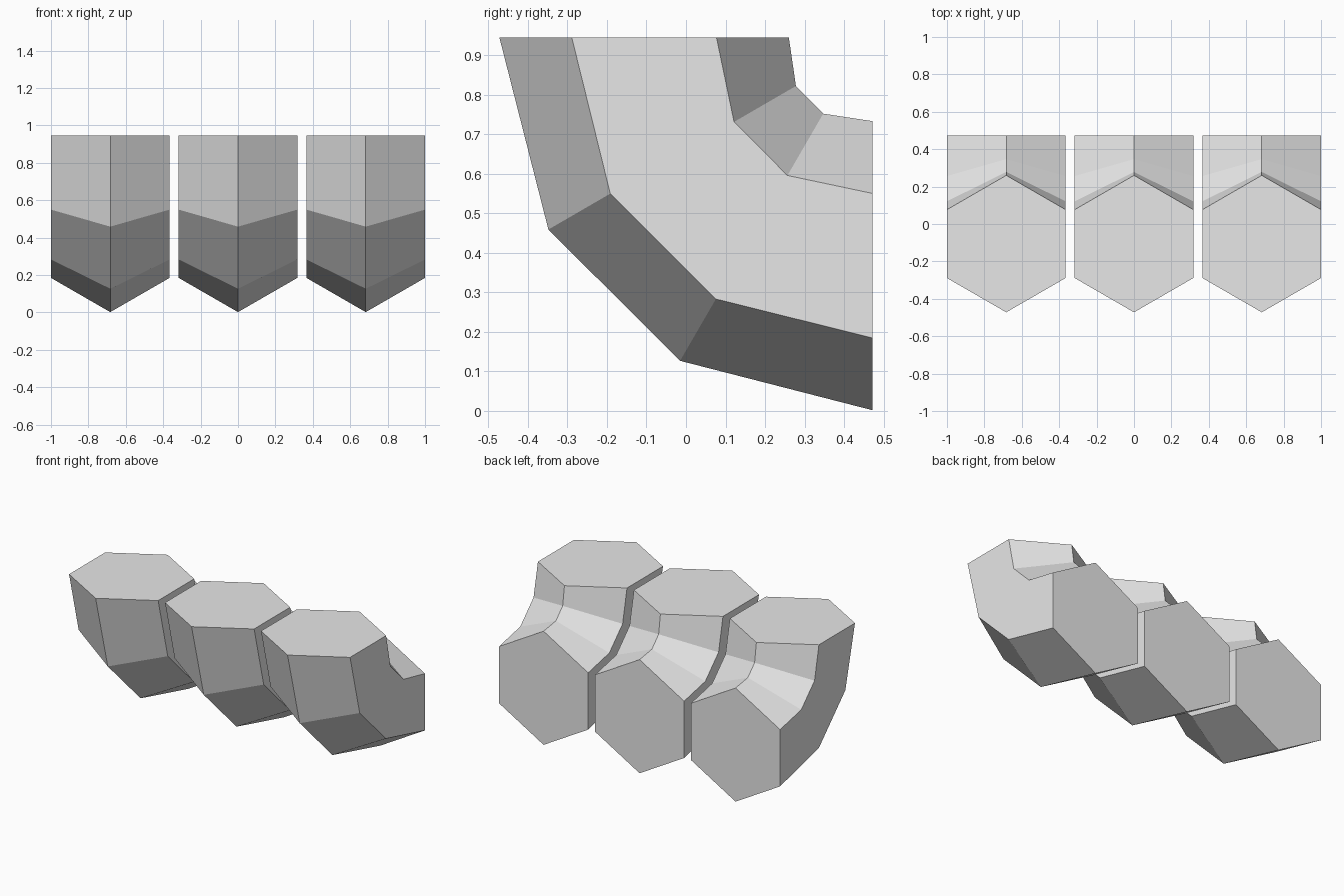
import bpy, bmesh, math
from mathutils import Vector

cube = bpy.data.objects.get("Cube")
if cube:
    bpy.data.objects.remove(cube, do_unlink=True)

# One plain grey
grey = bpy.data.materials.new("plain grey")
grey.use_nodes = True
grey.diffuse_color = (0.8, 0.8, 0.8, 1)
grey.node_tree.nodes["Principled BSDF"].inputs["Base Color"].default_value = grey.diffuse_color

# Outer and inner corner (y, z) of each mitred hexagon ring along the bend
RINGS = [
    ((-0.472, 0.945), (0.260, 0.945)),
    ((-0.348, 0.459), (0.278, 0.822)),
    ((-0.015, 0.127), (0.347, 0.752)),
    ((0.472, 0.002), (0.472, 0.733)),
]
RADIUS = 0.366
SIDES = 6


def hex_elbow(name, x):
    """Solid six-sided elbow, swept from the top opening to the back opening."""
    bm = bmesh.new()
    loops = []
    for outer, inner in RINGS:
        a, b = Vector((x, *outer)), Vector((x, *inner))
        centre, arm = (a + b) / 2, (a - b) / 2
        loop = []
        for i in range(SIDES):
            t = math.tau * i / SIDES
            side = Vector((RADIUS * math.sin(t), 0, 0))
            loop.append(bm.verts.new(centre + arm * math.cos(t) + side))
        loops.append(loop)
    for lower, upper in zip(loops, loops[1:]):
        for i in range(SIDES):
            j = (i + 1) % SIDES
            bm.faces.new((lower[i], lower[j], upper[j], upper[i]))
    # End caps
    bm.faces.new(loops[0])
    bm.faces.new(loops[-1])
    bmesh.ops.recalc_face_normals(bm, faces=bm.faces)
    mesh = bpy.data.meshes.new(name)
    bm.to_mesh(mesh)
    bm.free()
    mesh.materials.append(grey)
    bpy.context.collection.objects.link(bpy.data.objects.new(name, mesh))


# Three elbows side by side
for name, x in (("right_elbow", -0.683), ("middle_elbow", 0), ("left_elbow", 0.683)):
    hex_elbow(name, x)
